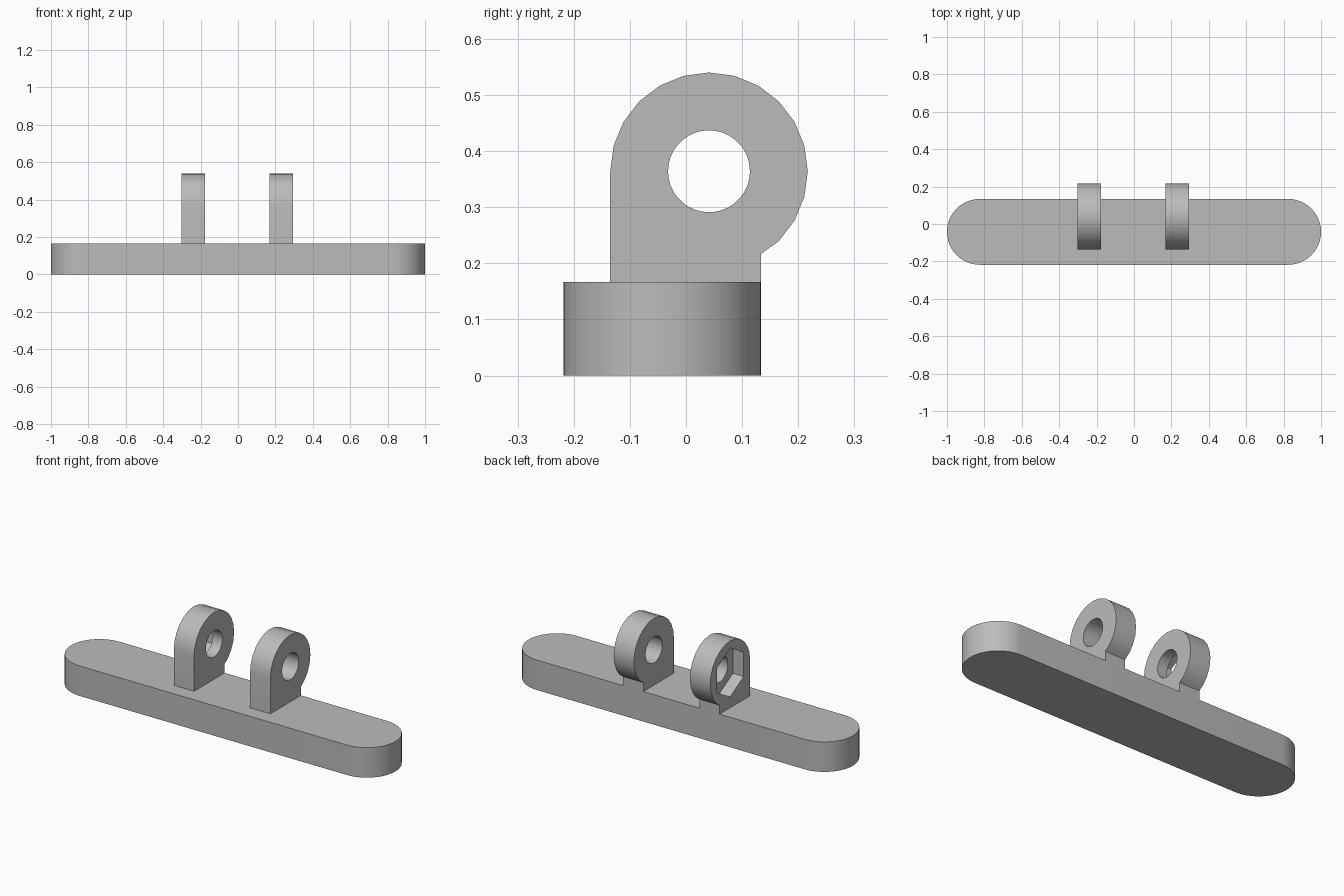
import bpy, bmesh
from math import radians, cos, sin, pi

cube = bpy.data.objects.get("Cube")
if cube:
    bpy.data.objects.remove(cube, do_unlink=True)

grey = bpy.data.materials.new("plain grey")
grey.use_nodes = True
colour = (0.5, 0.5, 0.5, 1)
grey.diffuse_color = colour
grey.node_tree.nodes["Principled BSDF"].inputs["Base Color"].default_value = colour

BASE_TOP = 0.167
PIVOT_Y, PIVOT_Z = 0.041, 0.364
ROUND = 0.176


def arc(u, v, radius, start, end, steps):
    angles = [radians(start + (end - start) * i / steps) for i in range(steps + 1)]
    return [(u + radius * cos(a), v + radius * sin(a)) for a in angles]


def prism(name, profile, axis, low, high):
    """Extrude a closed profile along x (profile in y, z) or z (profile in x, y)."""
    def place(p, d):
        return (d, *p) if axis == "x" else (*p, d)
    bm = bmesh.new()
    face = bm.faces.new([bm.verts.new(place(p, low)) for p in profile])
    extruded = bmesh.ops.extrude_face_region(bm, geom=[face])["geom"]
    shift = place((0, 0), high - low)
    bmesh.ops.translate(bm, vec=shift,
                        verts=[g for g in extruded if isinstance(g, bmesh.types.BMVert)])
    bmesh.ops.recalc_face_normals(bm, faces=bm.faces)
    mesh = bpy.data.meshes.new(name)
    bm.to_mesh(mesh)
    bm.free()
    mesh.materials.append(grey)
    obj = bpy.data.objects.new(name, mesh)
    bpy.context.collection.objects.link(obj)
    return obj


def activate(obj):
    bpy.ops.object.select_all(action="DESELECT")
    obj.select_set(True)
    bpy.context.view_layer.objects.active = obj


def cut(obj, cutter):
    cutter.hide_render = True
    mod = obj.modifiers.new("cut", "BOOLEAN")
    mod.operation = "DIFFERENCE"
    mod.solver = "EXACT"
    mod.object = cutter
    activate(obj)
    bpy.ops.object.modifier_apply(modifier=mod.name)
    bpy.data.objects.remove(cutter, do_unlink=True)


def smooth(obj):
    activate(obj)
    bpy.ops.object.shade_smooth_by_angle(angle=radians(30))


# Long bar with rounded ends
centre_y = -0.042
end_x = 1 - ROUND
outline = (arc(end_x, centre_y, ROUND, -90, 90, 24)
           + arc(-end_x, centre_y, ROUND, 90, 270, 24))
smooth(prism("base_bar", outline, "z", 0, BASE_TOP))

# Two upright lugs, each with a pin hole
neck_back, neck_front = 0.134, PIVOT_Y - ROUND
lug_profile = [(neck_front, BASE_TOP), (neck_back, BASE_TOP), (neck_back, 0.217)]
lug_profile += arc(PIVOT_Y, PIVOT_Z, ROUND, -45, 180, 15)

for name, low, high in (("right_lug", -0.301, -0.176), ("left_lug", 0.169, 0.294)):
    lug = prism(name, lug_profile, "x", low, high)
    hole = arc(PIVOT_Y, PIVOT_Z, 0.073, 0, 360, 36)[:-1]
    cut(lug, prism("pin_cutter", hole, "x", low - 0.1, high + 0.1))
    if name == "right_lug":
        # Six-sided nut pocket in the outer face
        hexagon = arc(PIVOT_Y, PIVOT_Z, 0.136, 30, 390, 6)[:-1]
        cut(lug, prism("nut_cutter", hexagon, "x", low - 0.1, low + 0.066))
    smooth(lug)
